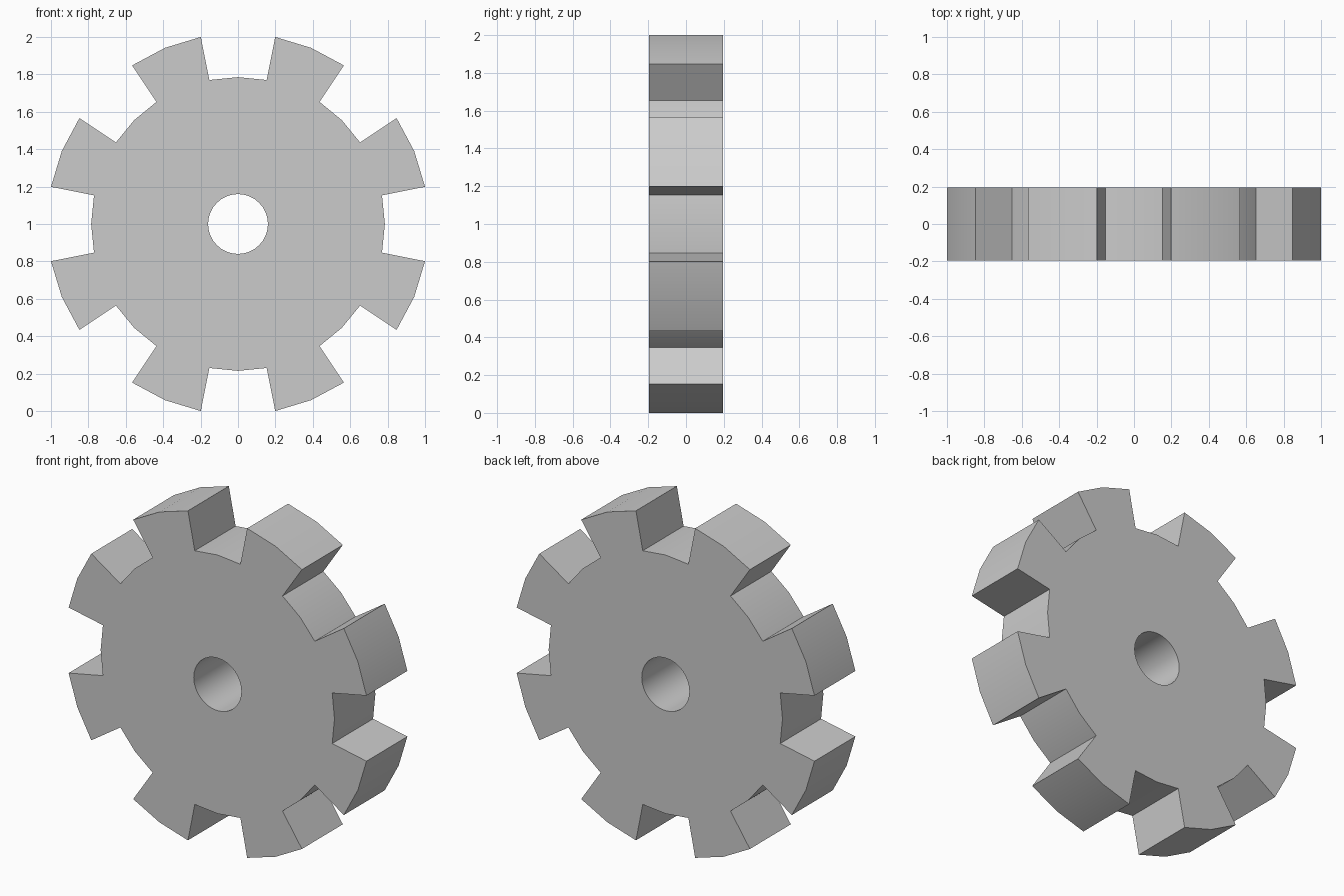
import bpy, bmesh
from math import sin, cos, pi

if "Cube" in bpy.data.objects:
    bpy.data.objects.remove(bpy.data.objects["Cube"])

SEG = 32                      # eight teeth, two segments per tooth and per gap
HALF = 0.196                  # half thickness
BORE, ROOT = 0.16, 0.785
TIP = 1.0 / cos(2 * pi / SEG)

bm = bmesh.new()


def ring(radius):
    return [bm.verts.new((radius * cos(2 * pi * i / SEG), -HALF,
                          1 + radius * sin(2 * pi * i / SEG))) for i in range(SEG)]


def sector(inner, outer, i):
    j = (i + 1) % SEG
    return bm.faces.new((inner[i], outer[i], outer[j], inner[j]))


# Front face: disc with a bore, plus the teeth
bore, root, tip = ring(BORE), ring(ROOT), ring(TIP)
for i in range(SEG):
    sector(bore, root, i)
    if i % 4 in (1, 2):
        sector(root, tip, i)
bmesh.ops.delete(bm, geom=[v for v in bm.verts if not v.link_faces], context='VERTS')

# Thickness
result = bmesh.ops.extrude_face_region(bm, geom=bm.faces[:], use_keep_orig=True)
moved = [g for g in result['geom'] if isinstance(g, bmesh.types.BMVert)]
bmesh.ops.translate(bm, verts=moved, vec=(0, 2 * HALF, 0))
bmesh.ops.recalc_face_normals(bm, faces=bm.faces[:])

mesh = bpy.data.meshes.new("gear_wheel")
bm.to_mesh(mesh)
bm.free()
gear = bpy.data.objects.new("gear_wheel", mesh)
bpy.context.collection.objects.link(gear)

# Smooth rims, sharp tooth edges
bpy.context.view_layer.objects.active = gear
gear.select_set(True)
bpy.ops.object.shade_smooth_by_angle(angle=pi / 6)
